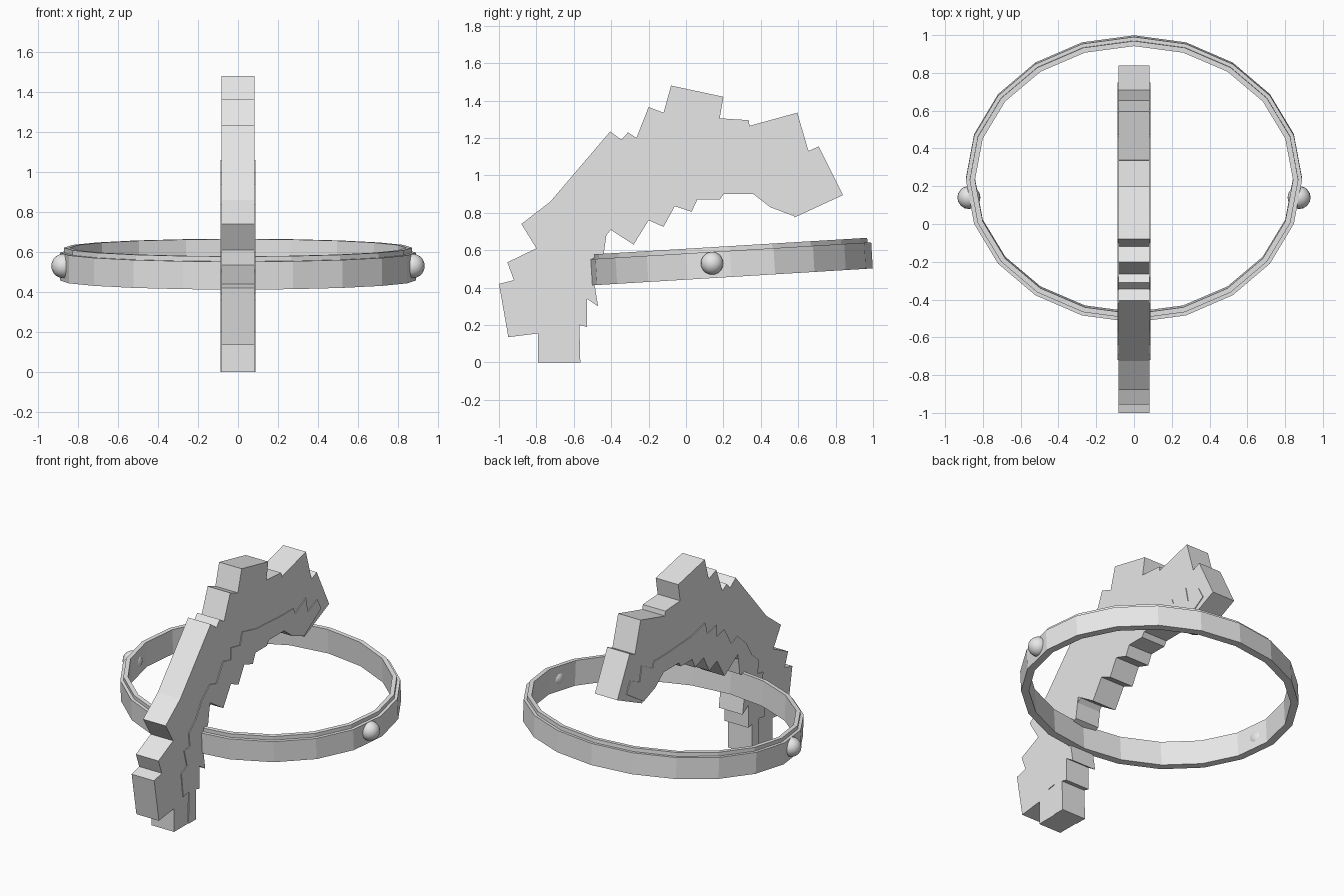
import bpy, bmesh, math

if "Cube" in bpy.data.objects:
    bpy.data.objects.remove(bpy.data.objects["Cube"])

grey = bpy.data.materials.new("light_grey")
grey.diffuse_color = (0.8, 0.8, 0.8, 1)
grey.use_nodes = True
grey.node_tree.nodes["Principled BSDF"].inputs["Base Color"].default_value = grey.diffuse_color


def finish(name, bm):
    bmesh.ops.recalc_face_normals(bm, faces=bm.faces)
    mesh = bpy.data.meshes.new(name)
    bm.to_mesh(mesh)
    bm.free()
    mesh.materials.append(grey)
    ob = bpy.data.objects.new(name, mesh)
    bpy.context.collection.objects.link(ob)
    return ob


def slab(name, outline, half):
    """Extrude a side profile (y, z) evenly across x."""
    bm = bmesh.new()
    face = bm.faces.new([bm.verts.new((-half, y, z)) for y, z in outline])
    ext = bmesh.ops.extrude_face_region(bm, geom=[face])
    verts = [g for g in ext["geom"] if isinstance(g, bmesh.types.BMVert)]
    bmesh.ops.translate(bm, verts=verts, vec=(2 * half, 0, 0))
    bmesh.ops.triangulate(bm, faces=[f for f in bm.faces if len(f.verts) > 4])
    return finish(name, bm)


def band(name, outer, inner, height, sides=20):
    """Tilted elliptical hoop; outer and inner are (x, y) radii."""
    bm = bmesh.new()
    loops = []
    for i in range(sides):
        a = math.tau * i / sides
        loops.append([bm.verts.new((r[0] * math.cos(a), r[1] * math.sin(a), z))
                      for r, z in ((outer, 0), (outer, height), (inner, height), (inner, 0))])
    for i in range(sides):
        p, q = loops[i], loops[(i + 1) % sides]
        for j in range(4):
            k = (j + 1) % 4
            bm.faces.new((p[j], q[j], q[k], p[k]))
    ob = finish(name, bm)
    ob.location = (0, 0.243, 0.457)
    ob.rotation_euler.x = math.radians(3.45)


# Blocky crest, its lower edge buried in the comb
slab("crest", [
    (-0.79, 0), (-0.79, 0.155), (-0.95, 0.135), (-1.0, 0.42), (-0.92, 0.44),
    (-0.955, 0.535), (-0.80, 0.61), (-0.88, 0.74), (-0.725, 0.86),
    (-0.405, 1.235), (-0.345, 1.19), (-0.31, 1.23), (-0.265, 1.2),
    (-0.2, 1.365), (-0.12, 1.335), (-0.08, 1.48), (0.2, 1.42), (0.18, 1.305),
    (0.335, 1.295), (0.34, 1.265), (0.595, 1.335), (0.655, 1.13),
    (0.71, 1.155), (0.84, 0.895), (0.58, 0.775), (0.5, 0.93), (0.0, 0.97),
    (-0.3, 0.82), (-0.5, 0.6), (-0.58, 0.3), (-0.6, 0)], 0.083)

# Jagged comb along the inside of the crest
slab("comb", [
    (-0.645, 0), (-0.64, 0.21), (-0.70, 0.20), (-0.72, 0.36), (-0.66, 0.39),
    (-0.69, 0.5), (-0.63, 0.51), (-0.64, 0.6), (-0.57, 0.66), (-0.51, 0.76),
    (-0.42, 0.84), (-0.35, 0.82), (-0.28, 0.94), (-0.2, 0.92), (-0.2, 1.0),
    (-0.1, 0.98), (-0.08, 1.06), (0.07, 1.025), (0.34, 1.01), (0.46, 1.01),
    (0.475, 0.97), (0.59, 1.03), (0.61, 0.93), (0.71, 0.975), (0.75, 0.90),
    (0.57, 0.785), (0.45, 0.83), (0.36, 0.9), (0.2, 0.9), (0.18, 0.87),
    (0.06, 0.87), (0.03, 0.805), (-0.06, 0.835), (-0.12, 0.725), (-0.2, 0.76),
    (-0.28, 0.63), (-0.42, 0.72), (-0.44, 0.58), (-0.51, 0.55), (-0.47, 0.30),
    (-0.53, 0.34), (-0.53, 0.19), (-0.57, 0.2), (-0.565, 0)], 0.088)

# Headband: shorter outer hoop, taller inner hoop
band("outer_band", (0.89, 0.757), (0.87, 0.737), 0.14)
band("inner_band", (0.87, 0.737), (0.842, 0.71), 0.165)

# Round studs on both sides
for side, label in ((1, "right"), (-1, "left")):
    bm = bmesh.new()
    bmesh.ops.create_uvsphere(bm, u_segments=16, v_segments=10, radius=0.061)
    for f in bm.faces:
        f.smooth = True
    stud = finish(label + "_stud", bm)
    stud.location = (side * 0.874, 0.14, 0.53)
